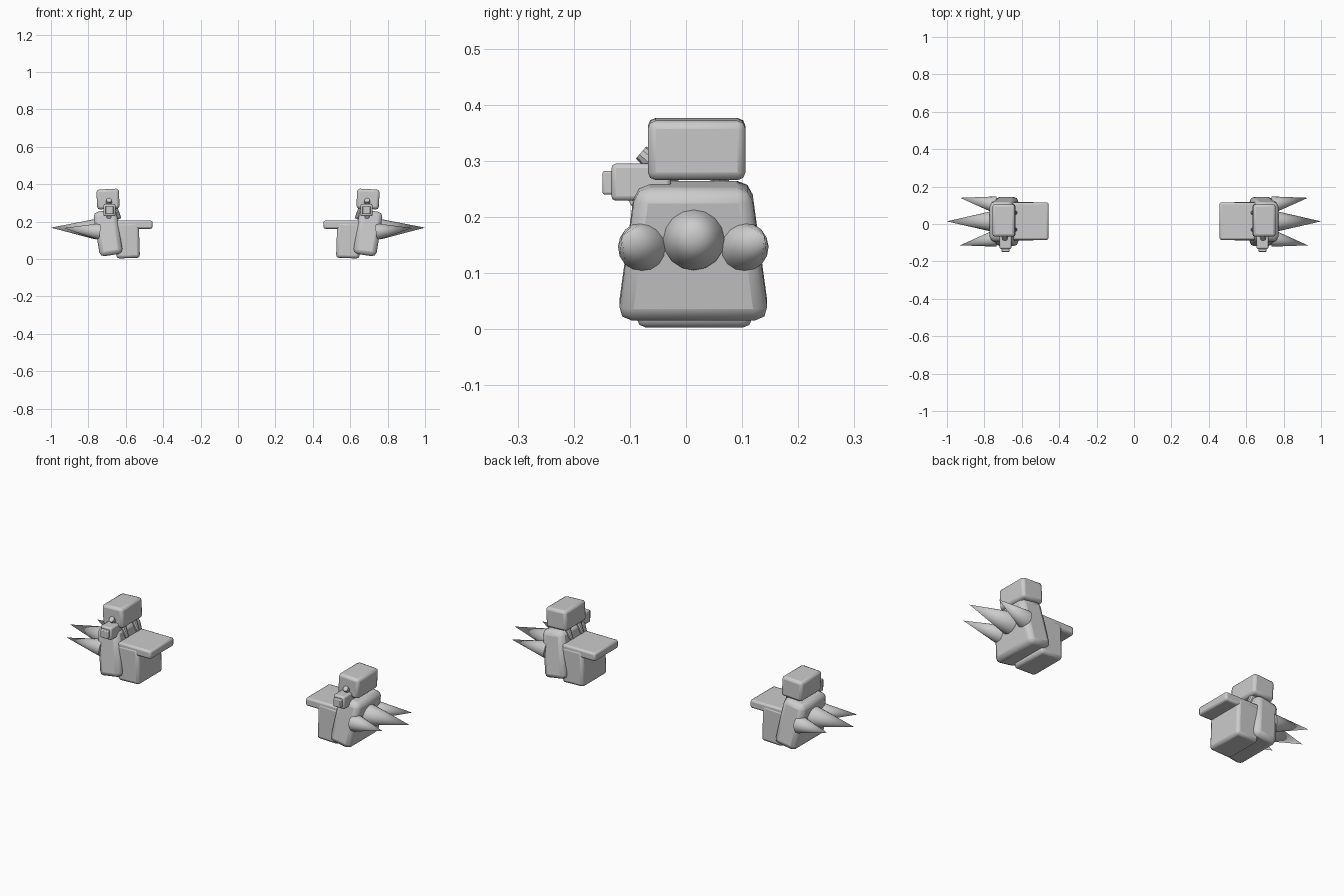
import bpy, bmesh
from math import radians
from mathutils import Matrix, Vector

if "Cube" in bpy.data.objects:
    bpy.data.objects.remove(bpy.data.objects["Cube"])

grey = bpy.data.materials.new("plain grey")
grey.use_nodes = True
grey.diffuse_color = (0.6, 0.6, 0.6, 1)
grey.node_tree.nodes["Principled BSDF"].inputs["Base Color"].default_value = grey.diffuse_color


def finish(name, bm, bevel=0.0):
    """Turn the mesh into an object mirrored to both sides of the centre."""
    mesh = bpy.data.meshes.new(name)
    bm.to_mesh(mesh)
    bm.free()
    mesh.materials.append(grey)
    ob = bpy.data.objects.new(name, mesh)
    bpy.context.collection.objects.link(ob)
    if bevel:
        mod = ob.modifiers.new("rounded edges", "BEVEL")
        mod.width = bevel
        mod.segments = 2
        mod.limit_method = "NONE"
    mirror = ob.modifiers.new("both sides", "MIRROR")
    mirror.use_mirror_merge = False
    bpy.ops.object.select_all(action="DESELECT")
    ob.select_set(True)
    bpy.context.view_layer.objects.active = ob
    bpy.ops.object.shade_smooth_by_angle(angle=radians(30))


def block(name, centre, size, bevel, lean=0, taper=1.0):
    """Rounded box; lean tips its top outward, taper narrows the top in depth."""
    bm = bmesh.new()
    bmesh.ops.create_cube(bm, size=1)
    for v in bm.verts:
        if v.co.z > 0:
            v.co.y *= taper
    place = (Matrix.Translation(centre) @ Matrix.Rotation(radians(lean), 4, "Y")
             @ Matrix.Diagonal((*size, 1)))
    bmesh.ops.transform(bm, matrix=place, verts=bm.verts)
    finish(name, bm, bevel)


def cone(name, base, tip, r_base, r_tip=0.0, sides=16):
    base, tip = Vector(base), Vector(tip)
    axis = tip - base
    bm = bmesh.new()
    bmesh.ops.create_cone(bm, cap_ends=True, segments=sides, radius1=r_base,
                          radius2=r_tip, depth=axis.length)
    turn = axis.to_track_quat("Z", "Y").to_matrix().to_4x4()
    bmesh.ops.transform(bm, matrix=Matrix.Translation((base + tip) / 2) @ turn, verts=bm.verts)
    finish(name, bm)


# Main blocks
block("body", (0.695, 0.013, 0.14), (0.125, 0.27, 0.24), 0.025, lean=9, taper=0.76)
block("head", (0.695, 0.019, 0.321), (0.12, 0.174, 0.106), 0.014, lean=3)
block("inner_block", (0.59, 0.015, 0.1), (0.125, 0.205, 0.19), 0.015, lean=2)
block("plate", (0.56, 0.015, 0.184), (0.206, 0.2, 0.044), 0.01)

# Front nozzle with its end cap
block("nozzle", (0.687, -0.08, 0.262), (0.064, 0.106, 0.066), 0.008)
block("nozzle_tip", (0.687, -0.135, 0.261), (0.044, 0.028, 0.042), 0.004)
cone("upper_peg", (0.69, -0.045, 0.285), (0.69, -0.08, 0.315), 0.02, 0.014, 10)
cone("lower_peg", (0.69, -0.06, 0.25), (0.69, -0.1, 0.225), 0.02, 0.012, 10)

# Small pegs on the inner side below the head
for label, y in (("front", -0.03), ("rear", 0.06)):
    cone(label + "_inner_peg", (0.668, y, 0.285), (0.632, y, 0.215), 0.02, 0.009, 10)

# Outer spikes
cone("middle_spike", (0.76, 0.014, 0.16), (1.0, 0.014, 0.168), 0.055)
cone("front_spike", (0.745, -0.078, 0.147), (0.93, -0.114, 0.166), 0.044)
cone("rear_spike", (0.745, 0.104, 0.147), (0.93, 0.14, 0.166), 0.044)
